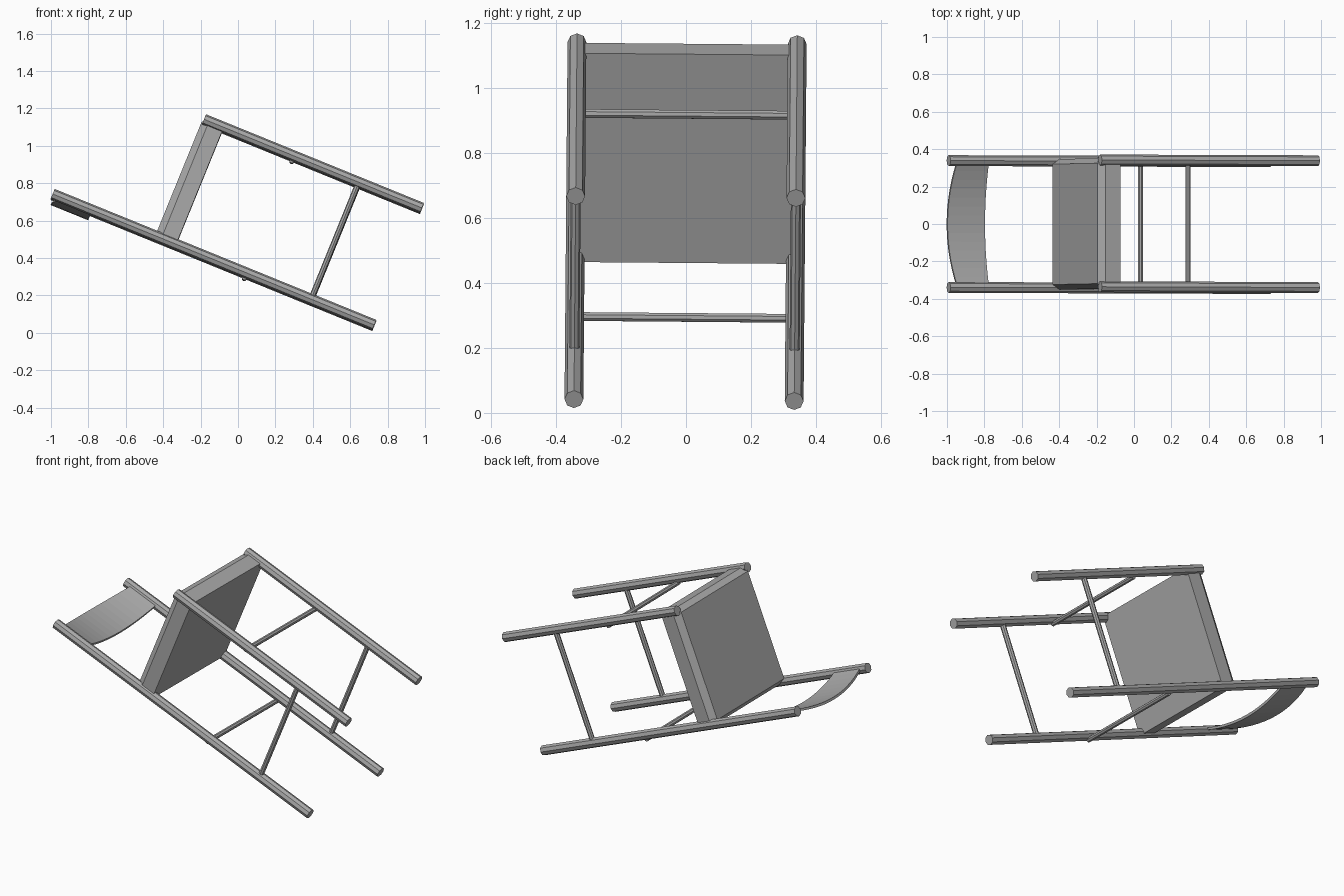
import bpy, bmesh, math
from mathutils import Matrix, Vector

if "Cube" in bpy.data.objects:
    bpy.data.objects.remove(bpy.data.objects["Cube"])

# Chair frame: x = toward chair front, y = sideways, z = chair up; the chair lies tipped back
TILT = math.radians(22.15)
front = Vector((math.sin(TILT), 0, math.cos(TILT)))
side = Vector((0, 1, 0))
up = front.cross(side)
POSE = (Matrix.Translation((0.729, -0.006, 0.039))
        @ Matrix.Rotation(-0.0085, 4, 'X')
        @ Matrix((front, side, up)).transposed().to_4x4())

grey = bpy.data.materials.new("grey_paint")
grey.diffuse_color = (0.4, 0.4, 0.4, 1)
grey.use_nodes = True
grey.node_tree.nodes["Principled BSDF"].inputs["Base Color"].default_value = grey.diffuse_color

HALF = 0.339      # sideways distance of the legs
FRONT = 0.675     # depth from rear legs to front legs


def add_part(name, bm):
    bmesh.ops.recalc_face_normals(bm, faces=bm.faces)
    mesh = bpy.data.meshes.new(name)
    bm.to_mesh(mesh)
    bm.free()
    mesh.materials.append(grey)
    obj = bpy.data.objects.new(name, mesh)
    obj.matrix_world = POSE
    bpy.context.collection.objects.link(obj)


def rod(name, a, b, radius):
    a, b = Vector(a), Vector(b)
    bm = bmesh.new()
    place = Matrix.Translation((a + b) / 2) @ (b - a).to_track_quat('Z', 'Y').to_matrix().to_4x4()
    bmesh.ops.create_cone(bm, cap_ends=True, segments=8, radius1=radius, radius2=radius,
                          depth=(b - a).length, matrix=place)
    add_part(name, bm)


# Legs and side rungs, mirrored
for tag, s in (("right", -1), ("left", 1)):
    y = s * HALF
    rod(f"rear_leg_{tag}", (0, y, 0), (0, y, 1.857), 0.029)
    rod(f"front_leg_{tag}", (FRONT, y, 0), (FRONT, y, 1.258), 0.029)
    rod(f"side_rung_{tag}", (0, y, 0.365), (FRONT, y, 0.365), 0.0155)

# Cross rungs
for tag, x in (("rear", -0.026), ("front", FRONT - 0.026)):
    rod(f"{tag}_rung", (x, -HALF, 0.74), (x, HALF, 0.74), 0.0145)

# Seat: slab with a chamfered top
bm = bmesh.new()
rings = []
for z, inset in ((1.144, 0), (1.229, 0), (1.265, 0.027)):
    hx, hy = 0.347 - inset, 0.349 - inset
    rings.append([bm.verts.new((FRONT / 2 + i * hx, j * hy, z))
                  for i, j in ((-1, -1), (1, -1), (1, 1), (-1, 1))])
for low, high in zip(rings, rings[1:]):
    for k in range(4):
        n = (k + 1) % 4
        bm.faces.new((low[k], low[n], high[n], high[k]))
bm.faces.new(rings[0])
bm.faces.new(rings[-1])
add_part("seat", bm)

# Backrest slat: bowed backward with a gently arched top edge
bm = bmesh.new()
STEPS = 14
columns = []
for i in range(STEPS + 1):
    t = 2 * i / STEPS - 1
    bulge = 1 - t * t
    x = -0.056 * bulge
    top = 1.813 + 0.033 * bulge
    columns.append([bm.verts.new((px, t * 0.33, pz)) for px, pz in
                    ((x, 1.63), (x + 0.014, 1.63), (x + 0.014, top), (x, top))])
for a, b in zip(columns, columns[1:]):
    for k in range(4):
        n = (k + 1) % 4
        bm.faces.new((a[k], a[n], b[n], b[k]))
bm.faces.new(columns[0])
bm.faces.new(columns[-1])
add_part("backrest_slat", bm)
